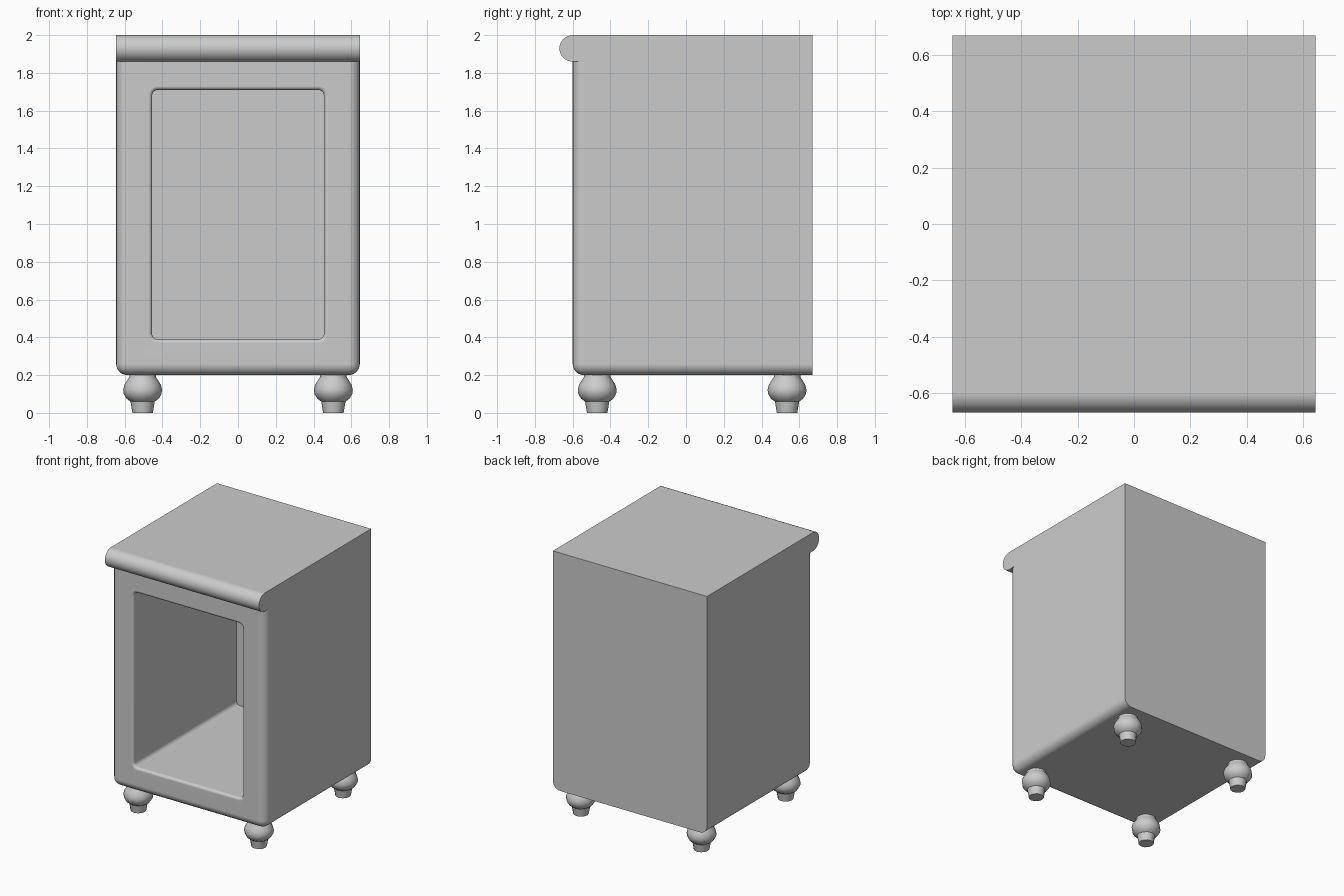
import bpy, bmesh
from math import pi, sin, cos, radians
from mathutils import Vector

old = bpy.data.objects.get("Cube")
if old:
    bpy.data.objects.remove(old, do_unlink=True)

HALF_W, FRONT, BACK = 0.645, -0.60, 0.67
BASE, SLAB, TOP = 0.20, 1.86, 2.0

grey = bpy.data.materials.new("plain_grey")
grey.use_nodes = True
grey.diffuse_color = (0.6, 0.6, 0.6, 1)
grey.node_tree.nodes["Principled BSDF"].inputs["Base Color"].default_value = grey.diffuse_color


def make_object(name, bm):
    bmesh.ops.recalc_face_normals(bm, faces=bm.faces)
    mesh = bpy.data.meshes.new(name)
    bm.to_mesh(mesh)
    bm.free()
    mesh.materials.append(grey)
    obj = bpy.data.objects.new(name, mesh)
    bpy.context.collection.objects.link(obj)
    return obj


def activate(obj):
    bpy.ops.object.select_all(action='DESELECT')
    obj.select_set(True)
    bpy.context.view_layer.objects.active = obj


def smooth(obj, angle=35):
    activate(obj)
    bpy.ops.object.shade_smooth_by_angle(angle=radians(angle))


def loft(bm, rings):
    """Join closed rings of points into a capped skin."""
    loops = [[bm.verts.new(p) for p in ring] for ring in rings]
    for a, b in zip(loops, loops[1:]):
        for i in range(len(a)):
            j = (i + 1) % len(a)
            bm.faces.new((a[i], a[j], b[j], b[i]))
    bm.faces.new(loops[0])
    bm.faces.new(loops[-1])


def rounded_rect(y, hw, hh, zc, r, steps=5):
    """Rounded rectangle in the XZ plane."""
    ring = []
    for k, (sx, sz) in enumerate(((1, 1), (-1, 1), (-1, -1), (1, -1))):
        for s in range(steps + 1):
            a = (k + s / steps) * pi / 2
            ring.append((sx * (hw - r) + r * cos(a), y, zc + sz * (hh - r) + r * sin(a)))
    return ring


# Cabinet body: box with rounded front and lower side edges
bm = bmesh.new()
bmesh.ops.create_cube(bm, size=1)
for v in bm.verts:
    v.co = Vector((v.co.x * 2 * HALF_W,
                   FRONT if v.co.y < 0 else BACK,
                   BASE if v.co.z < 0 else SLAB))


def is_rounded(edge):
    mid = (edge.verts[0].co + edge.verts[1].co) / 2
    front, side, low = mid.y < FRONT + 0.01, abs(mid.x) > 0.6, mid.z < BASE + 0.01
    return (front and side) or (front and low) or (side and low)


bmesh.ops.bevel(bm, geom=[e for e in bm.edges if is_rounded(e)], offset=0.06,
                segments=6, profile=0.5, affect='EDGES')
body = make_object("cabinet_body", bm)

# Open compartment with a softly rounded lip
bm = bmesh.new()
lip = 0.02
rings = [rounded_rect(FRONT - 0.05, 0.455 + lip, 0.66 + lip, 1.05, 0.03 + lip)]
for i in range(6):
    a = i / 5 * pi / 2
    grow = lip * (1 - sin(a))
    rings.append(rounded_rect(FRONT + lip * (1 - cos(a)), 0.455 + grow, 0.66 + grow, 1.05, 0.03 + grow))
rings.append(rounded_rect(0.63, 0.455, 0.66, 1.05, 0.03))
loft(bm, rings)
cutter = make_object("compartment_cutter", bm)
cutter.hide_render = True

cut = body.modifiers.new("compartment", 'BOOLEAN')
cut.operation = 'DIFFERENCE'
cut.solver = 'EXACT'
cut.object = cutter
activate(body)
bpy.ops.object.modifier_apply(modifier=cut.name)
bpy.data.objects.remove(cutter, do_unlink=True)
smooth(body)
body.modifiers.new("clean_shading", 'WEIGHTED_NORMAL').keep_sharp = True

# Top slab with a half-round front nose
radius = (TOP - SLAB) / 2
nose = [(-0.60 - radius * sin(i / 16 * pi), SLAB + radius + radius * cos(i / 16 * pi))
        for i in range(17)]
outline = nose + [(BACK, SLAB), (BACK, TOP)]
bm = bmesh.new()
loft(bm, [[(x, y, z) for y, z in outline] for x in (-HALF_W, HALF_W)])
slab = make_object("top_slab", bm)
smooth(slab)
slab.modifiers.new("clean_shading", 'WEIGHTED_NORMAL').keep_sharp = True

# Four turned bun feet
profile = [(0.054, 0), (0.064, 0.06), (0.085, 0.075), (0.1, 0.10), (0.103, 0.122),
           (0.096, 0.15), (0.08, 0.175), (0.07, 0.19), (0.07, 0.21)]
SIDES = 12
for side, x in (("left", 0.505), ("right", -0.505)):
    for end, y in (("front", -0.47), ("back", 0.535)):
        bm = bmesh.new()
        loft(bm, [[(r * cos(2 * pi * k / SIDES), r * sin(2 * pi * k / SIDES), z)
                   for k in range(SIDES)] for r, z in profile])
        foot = make_object(f"{end}_{side}_foot", bm)
        foot.location = (x, y, 0)
        smooth(foot, 40)
